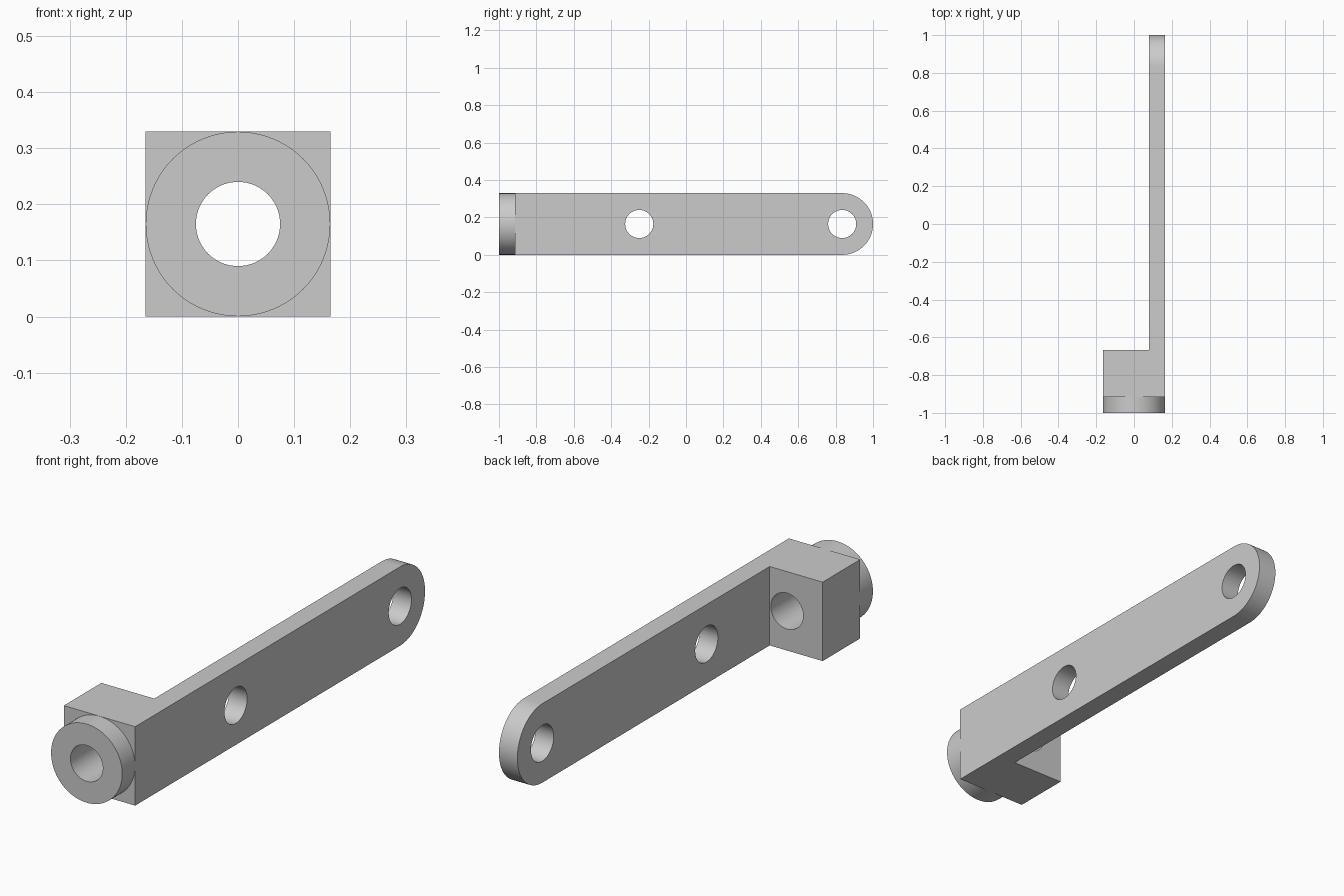
import bpy
import bmesh
from math import radians, pi, sin, cos
from mathutils import Matrix, Vector

if "Cube" in bpy.data.objects:
    bpy.data.objects.remove(bpy.data.objects["Cube"], do_unlink=True)

HALF = 0.165          # half of the square section
PLATE_X = 0.08        # inner face of the arm
BLOCK_FRONT, BLOCK_BACK = -0.915, -0.667
BORE = 0.075
END_Y = 1 - HALF      # centre of the rounded end

grey = bpy.data.materials.new("plain grey")
grey.use_nodes = True
grey.diffuse_color = (0.6, 0.6, 0.6, 1)
grey.node_tree.nodes["Principled BSDF"].inputs["Base Color"].default_value = (0.6, 0.6, 0.6, 1)


def finish(name, bm):
    bmesh.ops.recalc_face_normals(bm, faces=bm.faces)
    mesh = bpy.data.meshes.new(name)
    bm.to_mesh(mesh)
    bm.free()
    mesh.materials.append(grey)
    ob = bpy.data.objects.new(name, mesh)
    bpy.context.collection.objects.link(ob)
    return ob


def prism(name, points, offset):
    """Extrude a flat outline along an offset."""
    bm = bmesh.new()
    face = bm.faces.new([bm.verts.new(p) for p in points])
    top = bmesh.ops.extrude_face_region(bm, geom=[face])["geom"]
    verts = [v for v in top if isinstance(v, bmesh.types.BMVert)]
    bmesh.ops.translate(bm, verts=verts, vec=Vector(offset))
    return finish(name, bm)


def cylinder(name, radius, length, centre, axis):
    bm = bmesh.new()
    turn = Matrix.Rotation(radians(90), 4, "Y" if axis == "X" else "X")
    bmesh.ops.create_cone(bm, cap_ends=True, segments=96, radius1=radius,
                          radius2=radius, depth=length,
                          matrix=Matrix.Translation(centre) @ turn)
    return finish(name, bm)


def combine(target, tool, operation):
    """Apply a boolean and discard the tool."""
    bpy.context.view_layer.objects.active = target
    mod = target.modifiers.new(operation.lower(), "BOOLEAN")
    mod.operation, mod.solver, mod.object = operation, "EXACT", tool
    bpy.ops.object.modifier_apply(modifier=mod.name)
    bpy.data.objects.remove(tool, do_unlink=True)


# L-shaped body: thick block at the front, thin arm running back
plan = [(-HALF, BLOCK_FRONT), (HALF, BLOCK_FRONT), (HALF, 1.1),
        (PLATE_X, 1.1), (PLATE_X, BLOCK_BACK), (-HALF, BLOCK_BACK)]
bracket = prism("bracket_arm", [(x, y, 0) for x, y in plan], (0, 0, 2 * HALF))

# Round off the far end of the arm
cutter = prism("end_rounding", [(-1, END_Y, -1), (-1, 2, -1), (-1, 2, 1), (-1, END_Y, 1)], (2, 0, 0))
steps = 48
arc = [(-2, END_Y + HALF * cos(a), HALF + HALF * sin(a))
       for a in (pi * i / steps - pi / 2 for i in range(steps + 1))]
combine(cutter, prism("end_round", arc, (4, 0, 0)), "DIFFERENCE")
combine(bracket, cutter, "DIFFERENCE")

# Round boss on the front of the block, sunk slightly into it
boss_back = BLOCK_FRONT + 0.05
boss = cylinder("front_boss", HALF - 0.0005, boss_back + 1,
                (0, (boss_back - 1) / 2, HALF), "Y")
combine(bracket, boss, "UNION")

# Bore through the block and two cross holes through the arm
combine(bracket, cylinder("block_bore", BORE, 0.6, (0, -0.85, HALF), "Y"), "DIFFERENCE")
for y in (-0.25, END_Y):
    combine(bracket, cylinder("arm_hole", BORE, 0.3, (0.12, y, HALF), "X"), "DIFFERENCE")

bpy.ops.object.select_all(action="DESELECT")
bracket.select_set(True)
bpy.context.view_layer.objects.active = bracket
bpy.ops.object.shade_smooth_by_angle(angle=radians(30))
